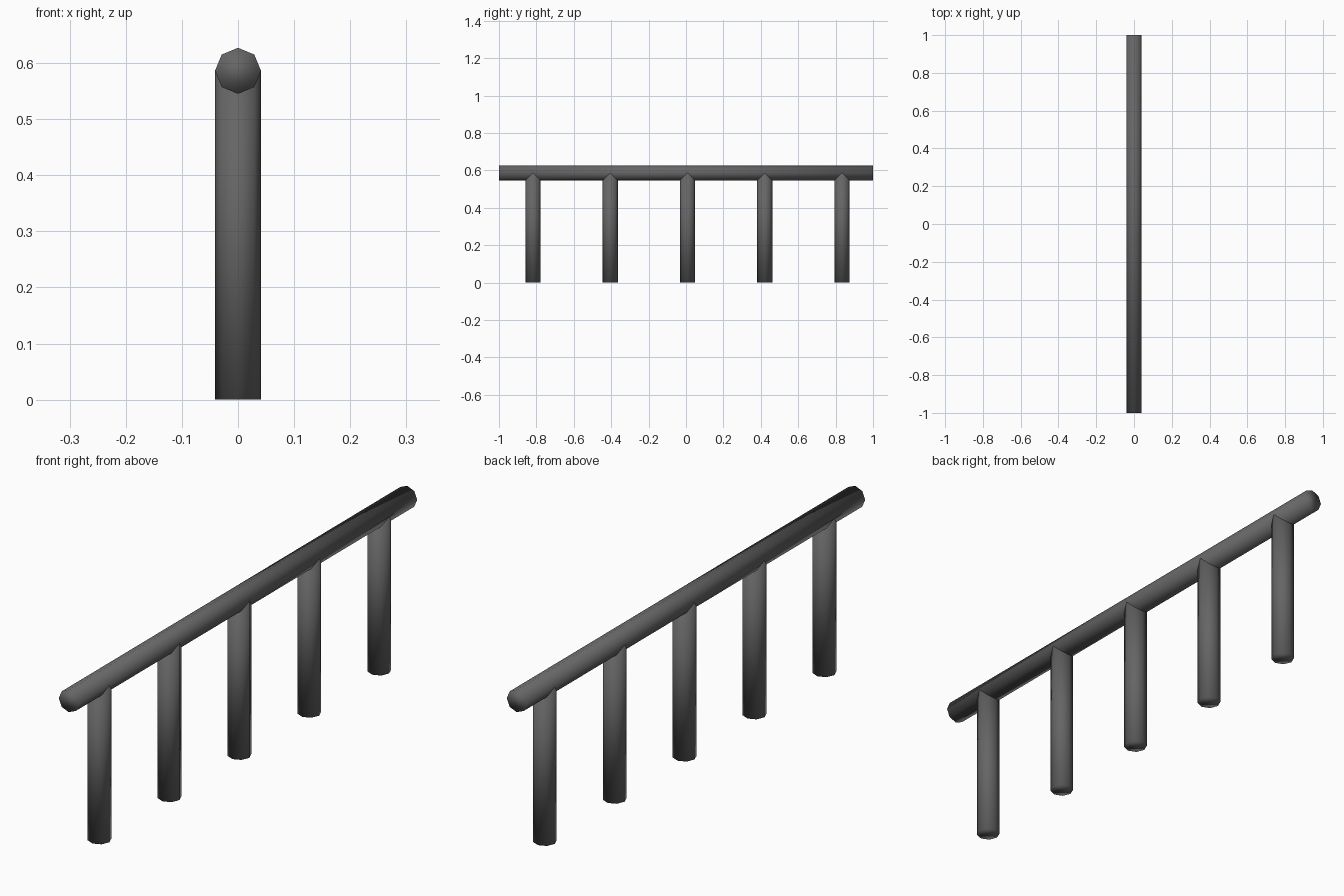
import bpy
import bmesh
from math import pi
from mathutils import Matrix

cube = bpy.data.objects.get("Cube")
if cube:
    bpy.data.objects.remove(cube, do_unlink=True)

RADIUS = 0.041
RAIL_Z = 0.586
GREY = (0.13, 0.13, 0.13, 1)

metal = bpy.data.materials.new("dark grey metal")
metal.use_nodes = True
metal.diffuse_color = GREY
metal.node_tree.nodes["Principled BSDF"].inputs["Base Color"].default_value = GREY


def tube(name, length, location, tilt=0):
    """Smooth eight-sided capped tube, standing upright unless tilted about x."""
    bm = bmesh.new()
    bmesh.ops.create_cone(bm, cap_ends=True, segments=8, radius1=RADIUS,
                          radius2=RADIUS, depth=length,
                          matrix=Matrix.Rotation(tilt, 4, "X"))
    for face in bm.faces:
        face.smooth = True
    mesh = bpy.data.meshes.new(name)
    bm.to_mesh(mesh)
    bm.free()
    mesh.materials.append(metal)
    obj = bpy.data.objects.new(name, mesh)
    obj.location = location
    bpy.context.collection.objects.link(obj)


# Long horizontal rail
tube("rail", 2, (0, 0, RAIL_Z), pi / 2)

# Five evenly spaced posts, ending inside the rail
for i in range(5):
    tube(f"post_{i + 1}", RAIL_Z, (0, -0.818 + 0.413 * i, RAIL_Z / 2))
